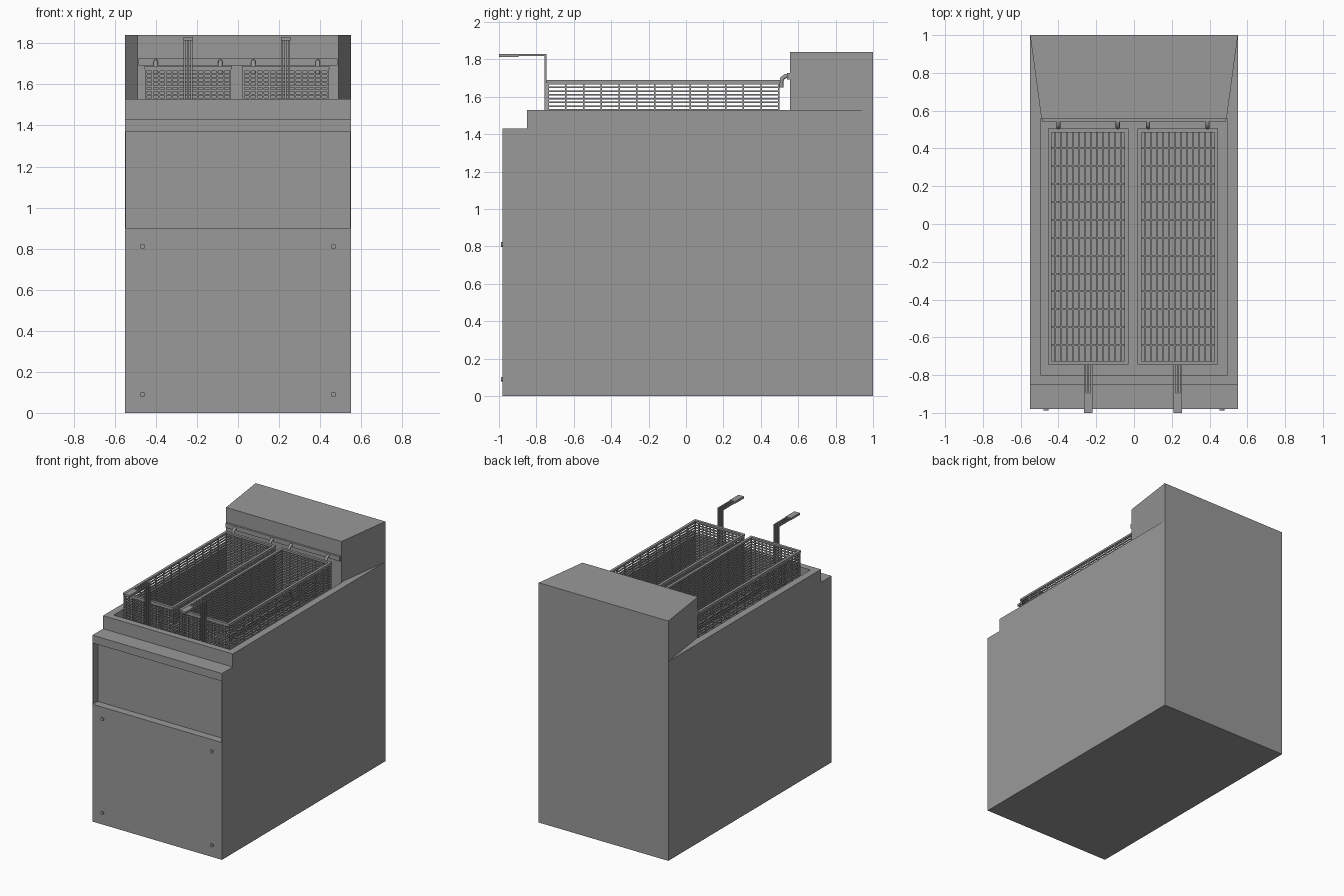
import bpy, bmesh, math
from mathutils import Vector, Matrix

cube = bpy.data.objects.get("Cube")
if cube:
    bpy.data.objects.remove(cube, do_unlink=True)

steel = bpy.data.materials.new("brushed_steel_grey")
steel.use_nodes = True
GREY = (0.32, 0.32, 0.32, 1)
steel.diffuse_color = GREY
steel.node_tree.nodes["Principled BSDF"].inputs["Base Color"].default_value = GREY


def finish(name, bm):
    bmesh.ops.recalc_face_normals(bm, faces=bm.faces)
    mesh = bpy.data.meshes.new(name)
    bm.to_mesh(mesh)
    bm.free()
    mesh.materials.append(steel)
    ob = bpy.data.objects.new(name, mesh)
    bpy.context.collection.objects.link(ob)
    return ob


def add_box(bm, lo, hi):
    lo, hi = Vector(lo), Vector(hi)
    mat = Matrix.Translation((lo + hi) / 2) @ Matrix.Diagonal((hi - lo).to_4d())
    bmesh.ops.create_cube(bm, size=1, matrix=mat)


def box(name, lo, hi):
    bm = bmesh.new()
    add_box(bm, lo, hi)
    return finish(name, bm)


def prism(name, points, offset):
    bm = bmesh.new()
    face = bm.faces.new([bm.verts.new(p) for p in points])
    ext = bmesh.ops.extrude_face_region(bm, geom=[face])
    verts = [v for v in ext["geom"] if isinstance(v, bmesh.types.BMVert)]
    bmesh.ops.translate(bm, verts=verts, vec=offset)
    return finish(name, bm)


def cut(target, cutter):
    cutter.hide_render = True
    mod = target.modifiers.new("cut", "BOOLEAN")
    mod.operation, mod.solver, mod.object = "DIFFERENCE", "EXACT", cutter
    bpy.context.view_layer.objects.active = target
    bpy.ops.object.modifier_apply(modifier=mod.name)
    bpy.data.objects.remove(cutter, do_unlink=True)


# Cabinet: stepped side profile, with the oil well and front recess cut out
W, FRONT, DECK = 0.55, -0.98, 1.53
profile = [(FRONT, 0), (1, 0), (1, DECK), (-0.85, DECK), (-0.85, 1.43), (FRONT, 1.43)]
cabinet = prism("cabinet", [(-W, y, z) for y, z in profile], (2 * W, 0, 0))
cut(cabinet, box("well_cutter", (-0.495, -0.8, 1.22), (0.495, 0.555, 1.7)))
cut(cabinet, box("recess_cutter", (-0.546, -1.1, 0.9), (0.546, -0.92, 1.37)))

# Rear hood, widening towards the back
prism("rear_hood", [(-0.49, 0.555, DECK), (0.49, 0.555, DECK), (W, 1, DECK), (-W, 1, DECK)],
      (0, 0, 0.31))

# Rail on the hood that carries the baskets
box("hanging_rail", (-0.485, 0.54, 1.692), (0.485, 0.556, 1.727))

# Door bolts
for x in (-0.465, 0.465):
    for z in (0.09, 0.81):
        bm = bmesh.new()
        bmesh.ops.create_cone(bm, cap_ends=True, segments=12, radius1=0.013, radius2=0.013,
                              depth=0.016, matrix=Matrix.Translation((x, FRONT, z))
                              @ Matrix.Rotation(math.pi / 2, 4, "X"))
        finish("door_bolt", bm)

Y0, Y1, BOTTOM, TOP = -0.745, 0.505, 1.33, 1.69
HALF, WIRE = 0.213, 0.004


def spread(a, b, n):
    return [a + (b - a) * i / n for i in range(n + 1)]


def wire_basket(name, cx):
    bm = bmesh.new()
    xa, xb = cx - HALF + 0.008, cx + HALF - 0.008
    ya, yb = Y0 + 0.008, Y1 - 0.008

    def wire(p, q):
        pad = Vector((WIRE, WIRE, WIRE))
        add_box(bm, Vector(p) - pad, Vector(q) + pad)

    # Long and cross wires of the floor, rising up the walls
    for x in spread(xa, xb, 13):
        wire((x, ya, BOTTOM), (x, yb, BOTTOM))
        for y in (ya, yb):
            wire((x, y, BOTTOM), (x, y, TOP - 0.01))
    for y in spread(ya, yb, 13):
        wire((xa, y, BOTTOM), (xb, y, BOTTOM))
        for x in (xa, xb):
            wire((x, y, BOTTOM), (x, y, TOP - 0.01))
    # Level wires round the walls
    for z in spread(BOTTOM, TOP - 0.02, 17):
        for x in (xa, xb):
            wire((x, ya, z), (x, yb, z))
        for y in (ya, yb):
            wire((xa, y, z), (xb, y, z))
    finish(name, bm)


def basket_rim(name, cx):
    bm = bmesh.new()
    t, z = 0.02, TOP - 0.015
    x0, x1 = cx - HALF, cx + HALF
    for x in (x0, x1 - t):
        add_box(bm, (x, Y0, z), (x + t, Y1, TOP))
    for y in (Y0, Y1 - t):
        add_box(bm, (x0 + t, y, z), (x1 - t, y + t, TOP))
    finish(name, bm)


def basket_handle(name, cx):
    bm = bmesh.new()
    for dx in (-0.017, 0, 0.017):
        x0, x1 = cx + dx - 0.005, cx + dx + 0.005
        add_box(bm, (x0, Y0 - 0.011, BOTTOM), (x1, Y0, 1.828))
        add_box(bm, (x0, -0.9, 1.817), (x1, Y0 - 0.011, 1.828))
    add_box(bm, (cx - 0.023, -1, 1.814), (cx + 0.023, -0.895, 1.83))
    finish(name, bm)


def basket_hook(name, x):
    curve = bpy.data.curves.new(name, "CURVE")
    curve.dimensions = "3D"
    curve.bevel_depth, curve.bevel_resolution = 0.011, 2
    curve.use_fill_caps = True
    path = [(0.552, 1.711), (0.532, 1.711), (0.516, 1.7), (0.51, 1.682), (0.51, 1.65)]
    spline = curve.splines.new("POLY")
    spline.points.add(len(path) - 1)
    for point, (y, z) in zip(spline.points, path):
        point.co = (x, y, z, 1)
    curve.materials.append(steel)
    bpy.context.collection.objects.link(bpy.data.objects.new(name, curve))


# Two matching baskets
for side, cx in (("right", -0.243), ("left", 0.232)):
    wire_basket(side + "_basket_mesh", cx)
    basket_rim(side + "_basket_rim", cx)
    basket_handle(side + "_basket_handle", cx)
    for dx in (-0.157, 0.157):
        basket_hook(side + "_basket_hook", cx + dx)
